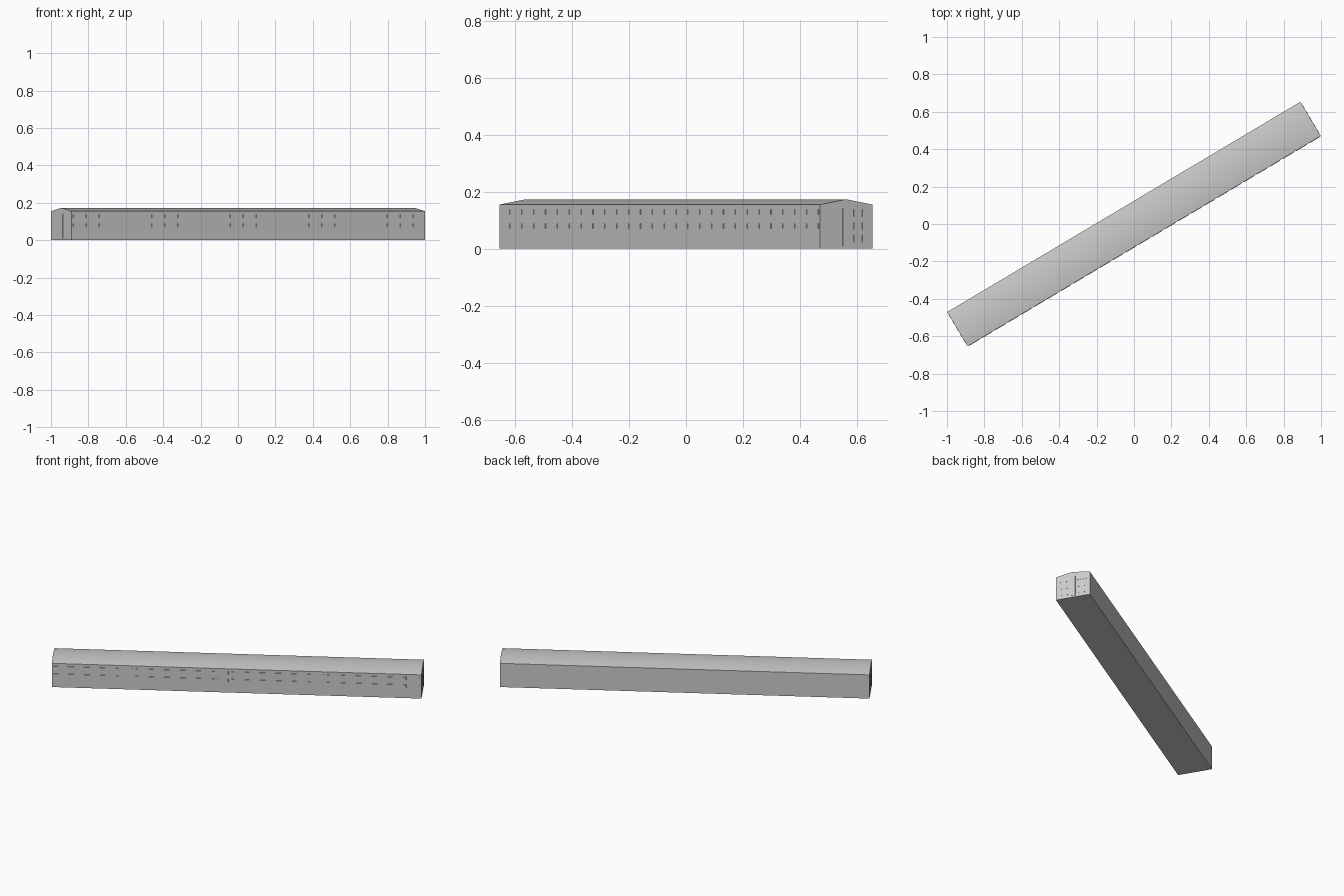
import bpy, bmesh, math
from mathutils import Matrix

if "Cube" in bpy.data.objects:
    bpy.data.objects.remove(bpy.data.objects["Cube"])

ANGLE = math.atan2(1.125, 1.89)
HL, HW = 1.099, 0.1065          # half length, half width
EAVE, RIDGE = 0.155, 0.173
TURN = Matrix.Rotation(ANGLE, 4, 'Z')


def finish(bm, name):
    bmesh.ops.recalc_face_normals(bm, faces=bm.faces)
    me = bpy.data.meshes.new(name)
    bm.to_mesh(me)
    bm.free()
    ob = bpy.data.objects.new(name, me)
    ob.matrix_world = TURN
    bpy.context.collection.objects.link(ob)
    return ob


def box(bm, center, size):
    m = Matrix.Translation(center) @ Matrix.Diagonal((*size, 1))
    bmesh.ops.create_cube(bm, size=1, matrix=m)


# Long hall: gabled cross-section extruded along its length
bm = bmesh.new()
profile = [(-HW, 0), (HW, 0), (HW, EAVE), (0, RIDGE), (-HW, EAVE)]
face = bm.faces.new([bm.verts.new((-HL, y, z)) for y, z in profile])
ext = bmesh.ops.extrude_face_region(bm, geom=[face], use_keep_orig=True)
bmesh.ops.translate(bm, vec=(2 * HL, 0, 0),
                    verts=[v for v in ext['geom'] if isinstance(v, bmesh.types.BMVert)])
hall = finish(bm, "hall")
bpy.context.view_layer.objects.active = hall
hall.select_set(True)
bpy.ops.object.shade_smooth_by_angle(angle=math.radians(30))

# Two rows of shallow windows on the front long side
bm = bmesh.new()
N = 27
pitch = 2 * HL / N
for i in range(N):
    x = -HL + (i + 0.5) * pitch
    for z in (0.128, 0.079):
        box(bm, (x, -HW, z), (0.063, 0.005, 0.018))
finish(bm, "front_windows")

# Stacked narrow windows and a door strip on both ends
bm = bmesh.new()
for s in (-1, 1):
    for y in (-0.075, -0.04, 0.04, 0.075):
        for z in (0.035, 0.08, 0.125):
            box(bm, (s * HL, y, z), (0.003, 0.02, 0.025))
    box(bm, (s * HL, 0, 0.075), (0.003, 0.03, 0.13))
finish(bm, "end_windows")
